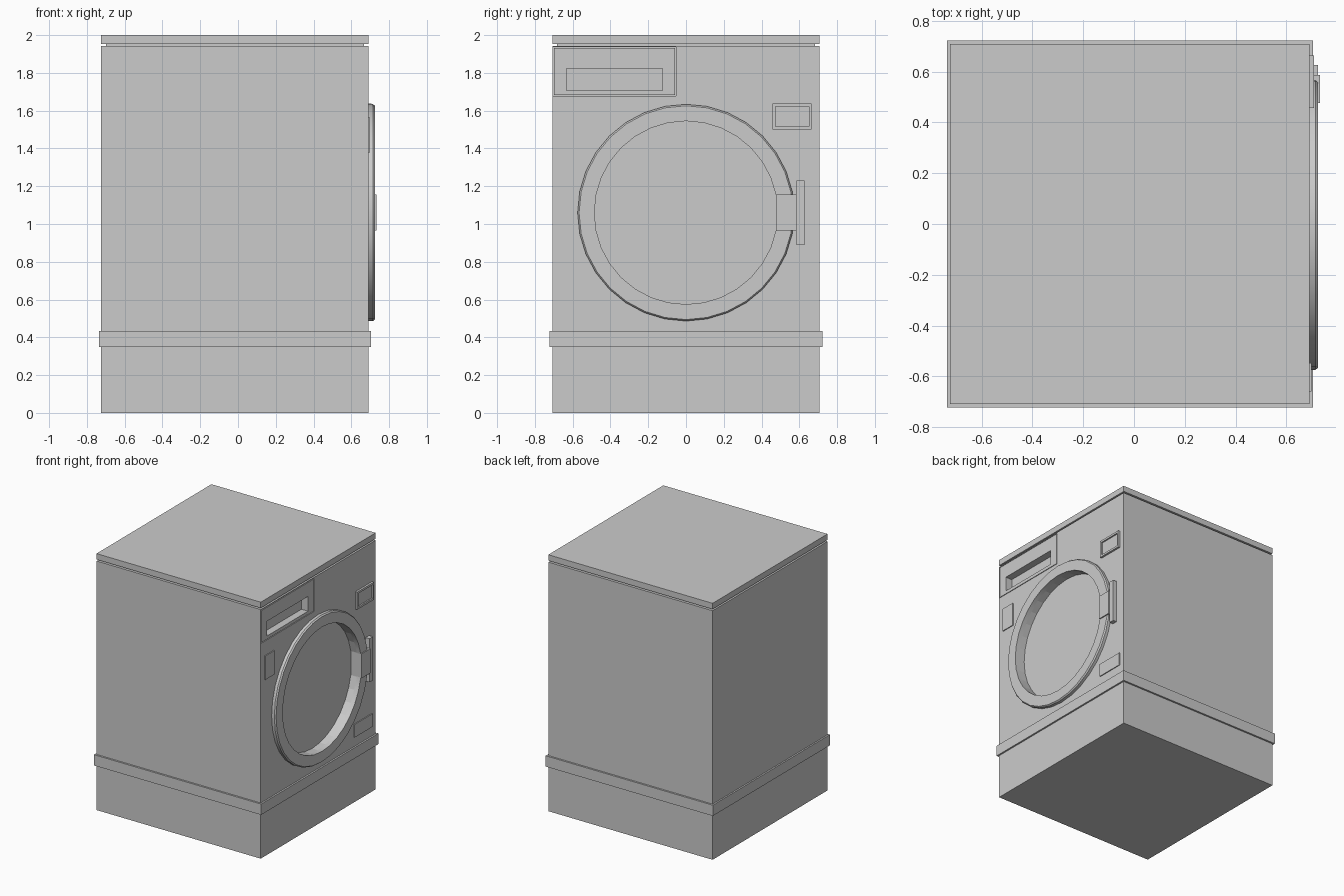
import bpy, bmesh, math

if "Cube" in bpy.data.objects:
    bpy.data.objects.remove(bpy.data.objects["Cube"])

FX = 0.692          # plane of the door side
CZ = 1.06           # height of the door centre
SIDES = 32


def box(name, x, y, z):
    """Box from (min, max) pairs."""
    bm = bmesh.new()
    bmesh.ops.create_cube(bm, size=1)
    for v in bm.verts:
        for i, (a, b) in enumerate((x, y, z)):
            v.co[i] = a if v.co[i] < 0 else b
    return finish(name, bm)


def finish(name, bm):
    bmesh.ops.recalc_face_normals(bm, faces=bm.faces)
    me = bpy.data.meshes.new(name)
    bm.to_mesh(me)
    bm.free()
    ob = bpy.data.objects.new(name, me)
    bpy.context.collection.objects.link(ob)
    return ob


def lathe(name, profile, closed):
    """Revolve (radius, x) points around the door axis."""
    bm = bmesh.new()
    rings = []
    for r, x in profile:
        rings.append([bm.verts.new((x, r * math.cos(2 * math.pi * i / SIDES),
                                    CZ + r * math.sin(2 * math.pi * i / SIDES)))
                      for i in range(SIDES)])
    pairs = list(zip(rings, rings[1:]))
    if closed:
        pairs.append((rings[-1], rings[0]))
    else:
        bm.faces.new(rings[0])
        bm.faces.new(rings[-1])
    for a, b in pairs:
        for i in range(SIDES):
            j = (i + 1) % SIDES
            bm.faces.new((a[i], a[j], b[j], b[i]))
    return finish(name, bm)


def cut(target, cutter):
    """Subtract the cutter, apply and remove it."""
    mod = target.modifiers.new("cut", 'BOOLEAN')
    mod.operation = 'DIFFERENCE'
    mod.solver = 'EXACT'
    mod.object = cutter
    bpy.context.view_layer.objects.active = target
    bpy.ops.object.modifier_apply(modifier=mod.name)
    bpy.data.objects.remove(cutter)


# Cabinet: plinth, belt, body, recessed neck and lid
W, D = (-0.725, FX), (-0.708, 0.708)
box("plinth", W, D, (0, 0.35))
box("belt", (-0.737, 0.705), (-0.722, 0.722), (0.35, 0.434))
body = box("body", W, D, (0.434, 1.942))
box("lid_neck", (-0.70, 0.668), (-0.683, 0.683), (1.942, 1.954))
box("lid", W, D, (1.954, 2.0))

# Door opening and drawer pocket in the body
cut(body, lathe("door_cutter", [(0.485, 0.64), (0.485, 0.8)], False))
cut(body, box("drawer_cutter", (0.62, 0.8), (-0.704, -0.052), (1.677, 1.936)))

# Drawer front with its slot
drawer = box("drawer_front", (0.62, FX), (-0.699, -0.057), (1.682, 1.931))
cut(drawer, box("slot_cutter", (0.635, 0.8), (-0.632, -0.125), (1.707, 1.822)))

# Door ring
ring = lathe("door_ring", [(0.485, 0.688), (0.485, 0.725), (0.566, 0.725),
                           (0.574, 0.715), (0.574, 0.688)], True)
bpy.ops.object.select_all(action='DESELECT')
ring.select_set(True)
bpy.context.view_layer.objects.active = ring
bpy.ops.object.shade_smooth_by_angle(angle=math.radians(30))

# Door latch and handle bar
box("door_latch", (0.64, 0.733), (0.476, 0.586), (CZ - 0.095, CZ + 0.095))
box("handle_bar", (0.69, 0.725), (0.585, 0.627), (0.89, 1.23))

# Small plates around the door
box("side_plate", (0.69, 0.699), (-0.66, -0.547), (1.378, 1.564))
box("service_plate", (0.69, 0.699), (0.44, 0.664), (0.508, 0.61))
display = box("display_frame", (0.69, 0.708), (0.457, 0.664), (1.5, 1.637))
cut(display, box("display_cutter", (0.697, 0.8), (0.473, 0.652), (1.516, 1.621)))
